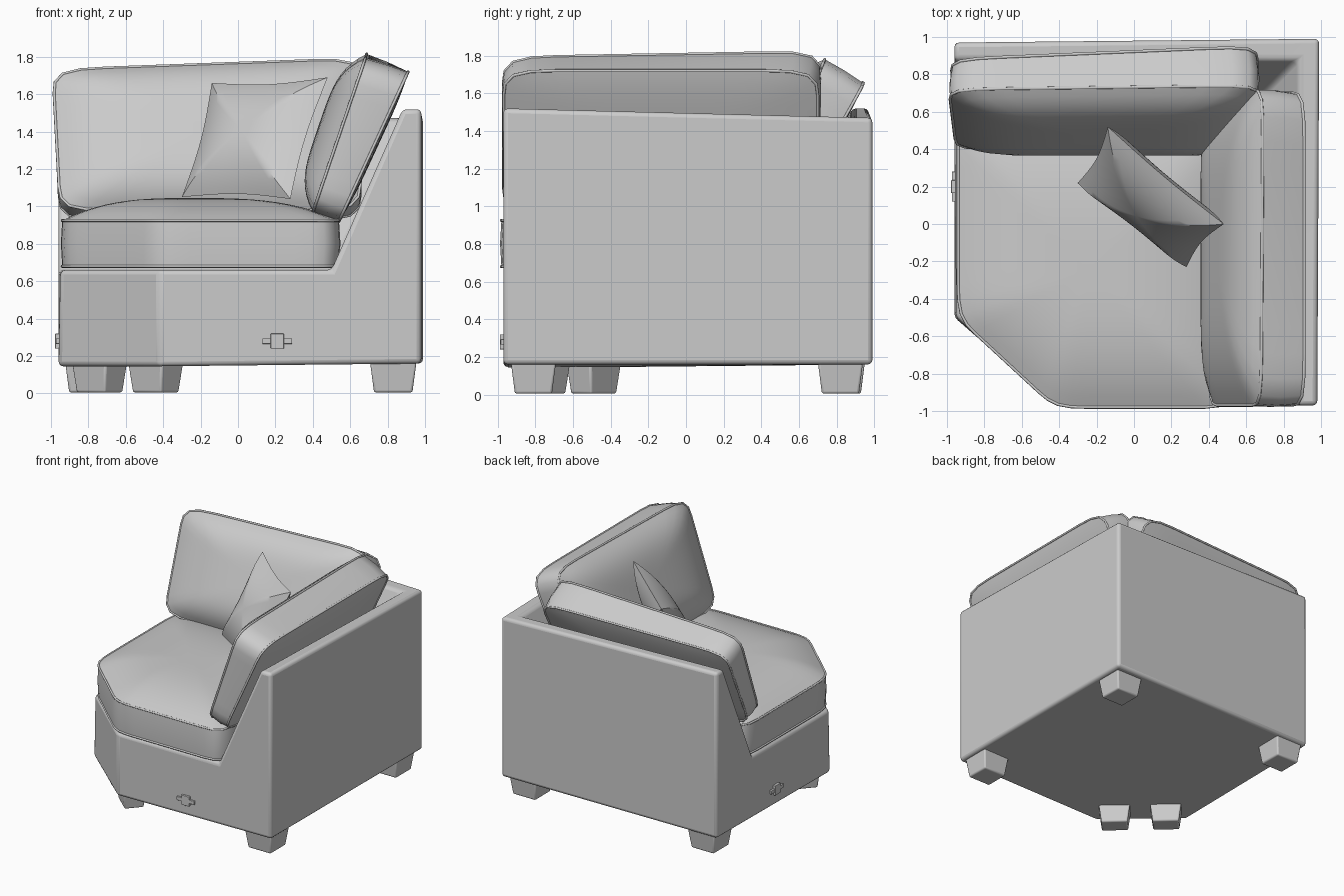
import bpy, bmesh, math
from mathutils import Vector, Matrix

cube = bpy.data.objects.get("Cube")
if cube:
    bpy.data.objects.remove(cube)

fabric = bpy.data.materials.new("light_grey_fabric")
fabric.use_nodes = True
grey = (0.6, 0.6, 0.6, 1)
fabric.diffuse_color = grey
fabric.node_tree.nodes["Principled BSDF"].inputs["Base Color"].default_value = grey


def finish(name, bm, bevel=0, angle=40):
    bmesh.ops.recalc_face_normals(bm, faces=bm.faces)
    mesh = bpy.data.meshes.new(name)
    bm.to_mesh(mesh)
    bm.free()
    mesh.materials.append(fabric)
    ob = bpy.data.objects.new(name, mesh)
    bpy.context.collection.objects.link(ob)
    if bevel:
        mod = ob.modifiers.new("soft_edges", "BEVEL")
        mod.width, mod.segments = bevel, 3
    bpy.ops.object.select_all(action="DESELECT")
    ob.select_set(True)
    bpy.context.view_layer.objects.active = ob
    bpy.ops.object.shade_smooth_by_angle(angle=math.radians(angle))
    return ob


def outline(corners, pinch=0, soften=1, steps=12):
    """Sample a closed polygon, optionally drawing its edges inwards."""
    corners = [Vector(c) for c in corners]
    mid = sum(corners, Vector()) / len(corners)
    pts = []
    for a, b in zip(corners, corners[1:] + corners[:1]):
        for i in range(steps):
            t = i / steps
            p = a.lerp(b, t)
            pts.append(p.lerp(mid, pinch * math.sin(math.pi * t)))
    for _ in range(soften):
        pts = [(pts[i - 1] + 2 * p + pts[(i + 1) % len(pts)]) / 4 for i, p in enumerate(pts)]
    return pts


def cushion(name, front, back=None, puff=0.1, back_puff=0.02, power=4, pinch=0, piping=True):
    """Two puffed panels, joined by a boxed side strip when back is given."""
    bm = bmesh.new()
    a, b, c = (Vector(p) for p in front[:3])
    normal = (b - a).cross(c - b).normalized()
    soften = 2 if piping else 0
    rims = [outline(front, pinch, soften)]
    if back:
        rims.append(outline(back, pinch, soften))
    count = len(rims[0])

    def bridge(r, s):
        for i in range(count):
            j = (i + 1) % count
            bm.faces.new((r[i], r[j], s[j], s[i]))

    edges = [[bm.verts.new(p) for p in rim] for rim in rims]
    for edge, rim, height in ((edges[0], rims[0], puff), (edges[-1], rims[-1], -back_puff)):
        mid = sum(rim, Vector()) / count
        ring = edge
        for k in range(11, 0, -1):
            r = k / 12
            lift = normal * height * (1 - r ** power)
            inner = [bm.verts.new(mid.lerp(p, r) + lift) for p in rim]
            bridge(ring, inner)
            ring = inner
        tip = bm.verts.new(mid + normal * height)
        for i in range(count):
            bm.faces.new((ring[i], ring[(i + 1) % count], tip))
    if back:
        centre = sum(rims[0] + rims[1], Vector()) / (2 * count)
        middle = [bm.verts.new(centre.lerp((p + q) / 2, 1.01)) for p, q in zip(*rims)]
        bridge(edges[0], middle)
        bridge(middle, edges[1])
    finish(name, bm)

    # Piping along the seams
    if piping:
        for side, rim in zip(("front", "back"), rims):
            curve = bpy.data.curves.new(f"{name}_{side}_piping", "CURVE")
            curve.dimensions = "3D"
            curve.bevel_depth, curve.bevel_resolution = 0.008, 2
            spline = curve.splines.new("POLY")
            spline.points.add(count - 1)
            for point, p in zip(spline.points, rim):
                point.co = (*p, 1)
            spline.use_cyclic_u = True
            curve.materials.append(fabric)
            bpy.context.collection.objects.link(bpy.data.objects.new(curve.name, curve))


def block(name, size, matrix, taper=1.0, bevel=0.01):
    bm = bmesh.new()
    bmesh.ops.create_cube(bm, size=1)
    for v in bm.verts:
        k = taper if v.co.z < 0 else 1
        v.co = Vector((v.co.x * size[0] * k, v.co.y * size[1] * k, v.co.z * size[2]))
    bm.transform(matrix)
    finish(name, bm, bevel)


# Corner frame: cut-corner base with two sloping walls, one solid
points = {
    "back_end": (-0.96, 0.97, 0.16), "corner": (0.99, 0.99, 0.16), "side_end": (0.98, -0.97, 0.16),
    "cut_a": (-0.42, -0.97, 0.145), "cut_b": (-0.96, -0.5, 0.145),
    "back_end_top": (-0.96, 0.97, 1.52), "corner_top": (0.99, 0.99, 1.47),
    "side_end_top": (0.98, -0.97, 1.52),
    "cut_a_top": (-0.42, -0.97, 0.66), "cut_b_top": (-0.95, -0.5, 0.66),
    "seat_side": (0.5, -0.97, 0.66), "seat_corner": (0.5, 0.5, 0.66), "seat_back": (-0.96, 0.5, 0.66),
    "rim_side": (0.88, -0.97, 1.52), "rim_corner": (0.88, 0.88, 1.47), "rim_back": (-0.96, 0.88, 1.52),
}
panels = (
    "back_end corner side_end cut_a cut_b",
    "cut_a_top cut_b_top seat_back seat_corner seat_side",
    "seat_side seat_corner rim_corner rim_side",
    "seat_back rim_back rim_corner seat_corner",
    "side_end_top rim_side rim_corner corner_top",
    "back_end_top corner_top rim_corner rim_back",
    "cut_a side_end side_end_top rim_side seat_side cut_a_top",
    "cut_a cut_b cut_b_top cut_a_top",
    "cut_b back_end back_end_top rim_back seat_back cut_b_top",
    "back_end corner corner_top back_end_top",
    "corner side_end side_end_top corner_top",
)
bm = bmesh.new()
verts = {key: bm.verts.new(co) for key, co in points.items()}
for panel in panels:
    bm.faces.new([verts[key] for key in panel.split()])
finish("corner_frame", bm, 0.025)

# Tapered feet; the two under the cut corner are turned to follow it
feet = (("side_front", 0.83, -0.81, 0, 0.24), ("corner", 0.83, 0.82, 0, 0.24),
        ("back_end", -0.8, 0.83, 0, 0.24),
        ("cut_front", -0.44, -0.76, -42, 0.18), ("cut_side", -0.74, -0.49, -42, 0.18))
for name, x, y, turn, depth in feet:
    place = Matrix.Translation((x, y, 0.09)) @ Matrix.Rotation(math.radians(turn), 4, "Z")
    block(f"{name}_foot", (0.25, depth, 0.17), place, 0.82, 0.012)

# Connector brackets on both open ends
for name, spot, turn in (("front", (0.21, -0.975, 0.28), 0), ("side", (-0.965, 0.2, 0.28), -90)):
    place = Matrix.Translation(spot) @ Matrix.Rotation(math.radians(turn), 4, "Z")
    block(f"{name}_bracket_plate", (0.07, 0.025, 0.08), place, 1, 0.003)
    block(f"{name}_bracket_bar", (0.16, 0.018, 0.03), place, 1, 0.003)

# Seat cushion with one cut corner
plan = ((-0.94, 0.6), (-0.94, -0.5), (-0.42, -0.98), (0.54, -0.98), (0.54, 0.6))
cushion("seat_cushion", [(x, y, 0.925) for x, y in plan],
        [(x, y, 0.68) for x, y in plan], puff=0.12, back_puff=0.01, power=3)

# Leaning back cushions
cushion("side_back_cushion",
        [(0.40, 0.70, 0.97), (0.40, -0.97, 0.97), (0.68, -0.97, 1.79), (0.69, 0.72, 1.82)],
        [(0.54, 0.70, 0.92), (0.54, -0.96, 0.92), (0.91, -0.97, 1.72), (0.91, 0.70, 1.72)], puff=0.12)
cushion("rear_back_cushion",
        [(-0.95, 0.40, 0.98), (0.65, 0.40, 0.98), (0.67, 0.74, 1.79), (-0.99, 0.72, 1.73)],
        [(-0.95, 0.53, 0.93), (0.65, 0.54, 0.93), (0.66, 0.95, 1.66), (-0.98, 0.88, 1.64)], puff=0.12)

# Loose throw pillow with pointed corners
cushion("throw_pillow",
        [(-0.30, 0.22, 1.05), (0.28, -0.23, 1.04), (0.48, 0.0, 1.69), (-0.14, 0.52, 1.66)],
        puff=0.12, back_puff=0.12, power=2.2, pinch=0.07, piping=False)
